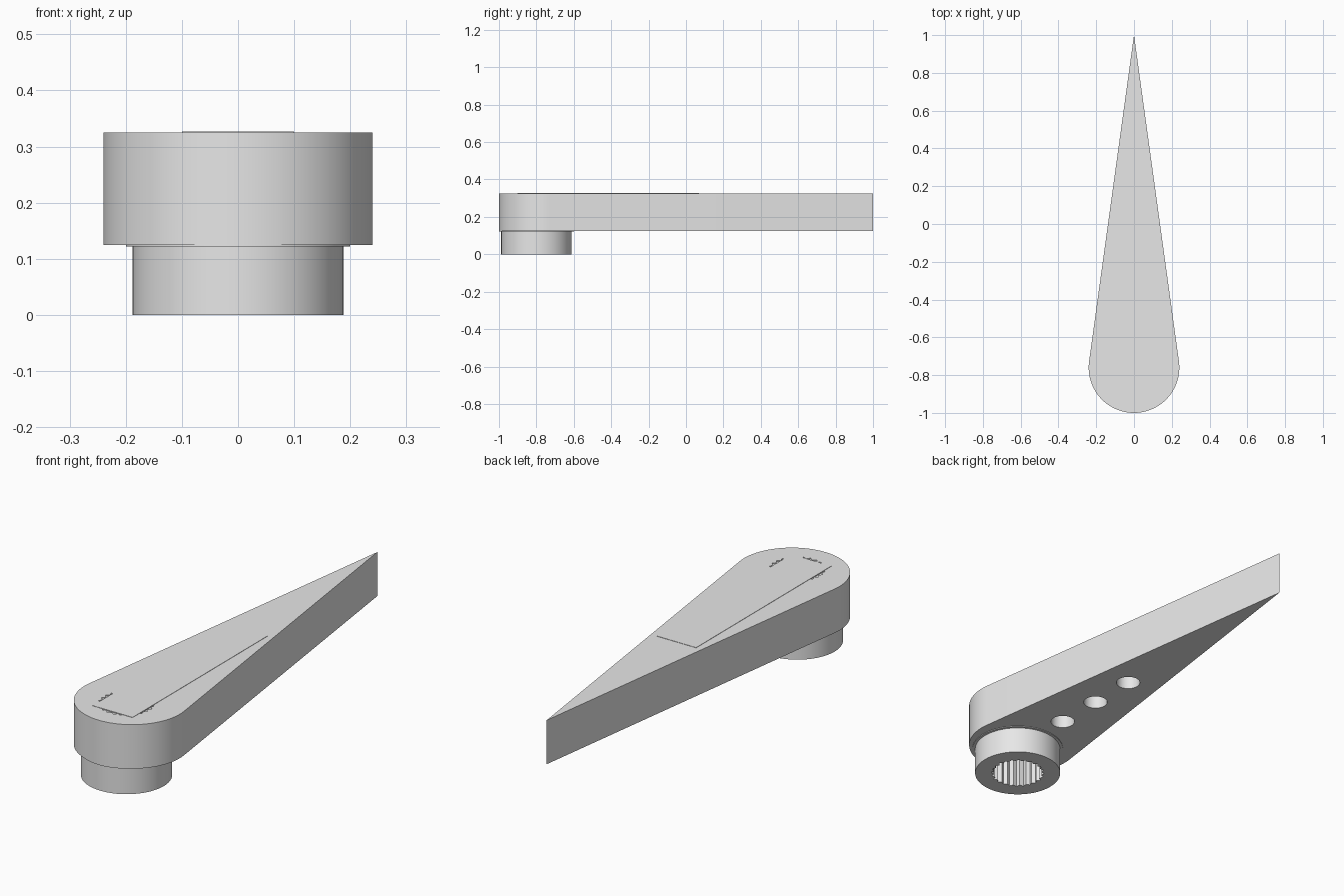
import bpy
import bmesh
from math import sin, cos, pi, asin, radians

cube = bpy.data.objects.get("Cube")
if cube:
    bpy.data.objects.remove(cube, do_unlink=True)

GREY = (0.8, 0.8, 0.8, 1.0)
mat = bpy.data.materials.new("light grey plastic")
mat.use_nodes = True
mat.diffuse_color = GREY
mat.node_tree.nodes["Principled BSDF"].inputs["Base Color"].default_value = GREY


def circle(r, cy, n=64):
    return [(r * cos(2 * pi * i / n), cy + r * sin(2 * pi * i / n)) for i in range(n)]


def spline(r_in, r_out, cy, teeth=24):
    """Toothed outline of the shaft socket."""
    pts = []
    for i in range(2 * teeth):
        r = r_out if i % 2 else r_in
        a = pi * i / teeth
        pts.append((r * cos(a), cy + r * sin(a)))
    return pts


def teardrop(r, cy, tip_y, n=48):
    """Round end with straight tangent sides running to a point."""
    t = asin(r / (tip_y - cy))
    start, sweep = pi - t, pi + 2 * t
    arc = [start + sweep * i / n for i in range(n + 1)]
    return [(r * cos(a), cy + r * sin(a)) for a in arc] + [(0, tip_y)]


def prism(name, loops, z0, z1):
    """Extrude an outline with optional holes from z0 to z1."""
    bm = bmesh.new()
    edges = []
    for pts in loops:
        vs = [bm.verts.new((x, y, z0)) for x, y in pts]
        edges += [bm.edges.new((v, vs[i - 1])) for i, v in enumerate(vs)]
    bmesh.ops.triangle_fill(bm, use_beauty=True, edges=edges, normal=(0, 0, 1))
    ext = bmesh.ops.extrude_face_region(bm, geom=bm.faces[:], use_keep_orig=True)
    top = [g for g in ext["geom"] if isinstance(g, bmesh.types.BMVert)]
    bmesh.ops.translate(bm, verts=top, vec=(0, 0, z1 - z0))
    bmesh.ops.recalc_face_normals(bm, faces=bm.faces[:])
    mesh = bpy.data.meshes.new(name)
    bm.to_mesh(mesh)
    bm.free()
    mesh.materials.append(mat)
    obj = bpy.data.objects.new(name, mesh)
    bpy.context.collection.objects.link(obj)
    bpy.ops.object.select_all(action="DESELECT")
    obj.select_set(True)
    bpy.context.view_layer.objects.active = obj
    bpy.ops.object.shade_smooth_by_angle(angle=radians(30))
    return obj


HUB_Y = -0.8
BASE, TOP = 0.125, 0.325
socket = spline(0.106, 0.118, HUB_Y)
screw_holes = [circle(0.052, y, 32) for y in (-0.49, -0.265, -0.04)]

# Tapered arm with the socket and screw holes
prism("arm", [teardrop(0.24, -0.76, 1.0), socket] + screw_holes, BASE, TOP)

# Thin plate closing the holes on top
prism("top_plate", [[(-0.1, -0.9), (0.1, -0.9), (0.1, 0.07), (-0.1, 0.07)]], 0.319, 0.3265)

# Socket cap hidden inside the arm
prism("socket_cap", [circle(0.13, HUB_Y)], 0.316, 0.322)

# Collar and hub beneath the round end
prism("collar", [circle(0.2, HUB_Y), socket], 0.122, BASE + 0.001)
prism("hub", [circle(0.188, HUB_Y), socket], 0, 0.123)
